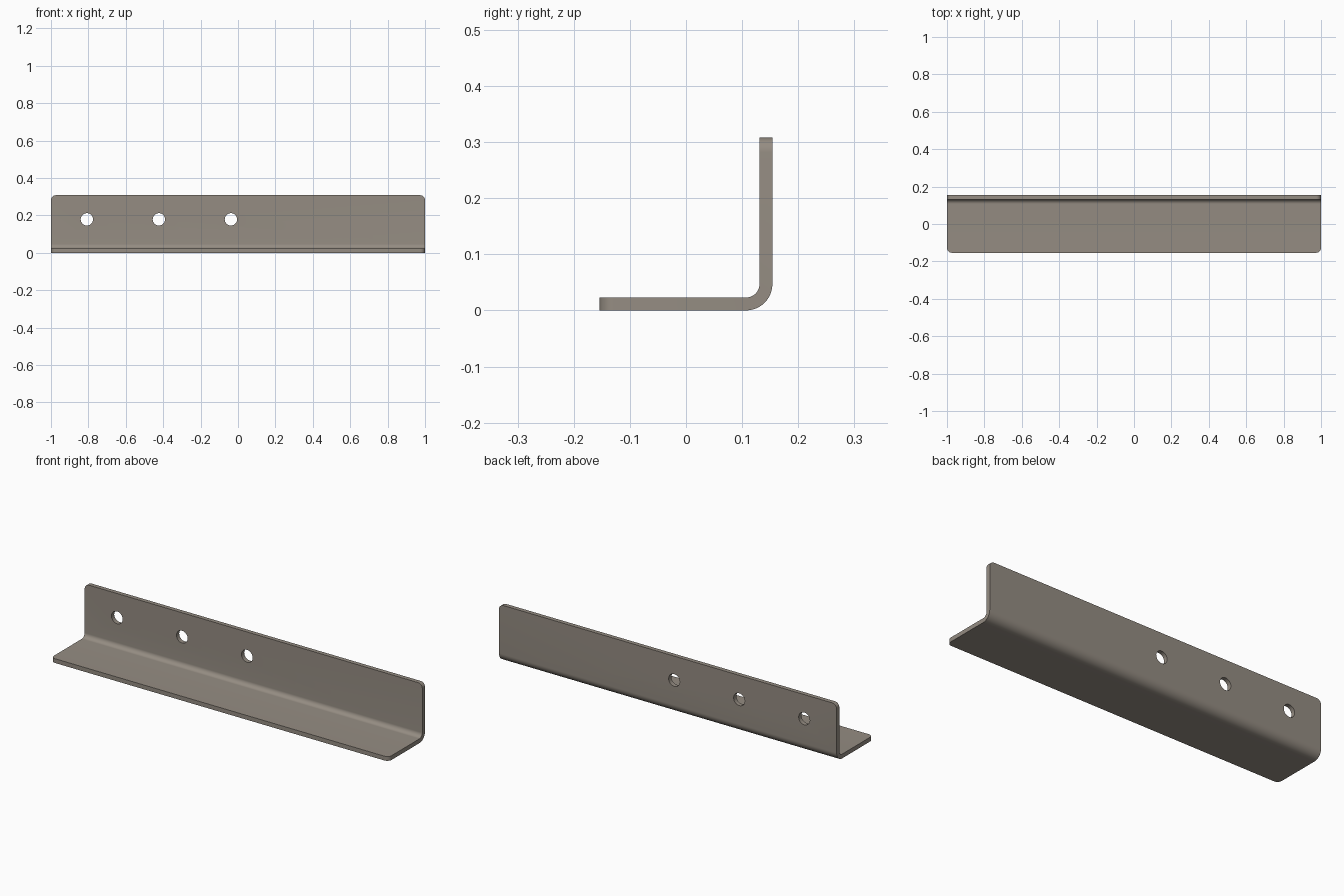
import bpy, bmesh, math
from mathutils import Matrix

cube = bpy.data.objects.get("Cube")
if cube:
    bpy.data.objects.remove(cube, do_unlink=True)

HALF = 1.0          # half length along x
LEG = 0.308         # width of each leg
T = 0.023           # sheet thickness
R_IN, R_OUT = 0.024, 0.047
CORNER = 0.026
BACK, FRONT = LEG / 2, -LEG / 2
HOLE_Z, HOLE_R = 0.179, 0.033
HOLES = [-0.808 + 0.385 * i for i in range(3)]

steel = bpy.data.materials.new("warm grey steel")
steel.use_nodes = True
colour = (0.30, 0.265, 0.225, 1)
steel.diffuse_color = colour
steel.node_tree.nodes["Principled BSDF"].inputs["Base Color"].default_value = colour


def make_object(name, bm):
    bmesh.ops.recalc_face_normals(bm, faces=bm.faces)
    mesh = bpy.data.meshes.new(name)
    bm.to_mesh(mesh)
    bm.free()
    mesh.materials.append(steel)
    obj = bpy.data.objects.new(name, mesh)
    bpy.context.collection.objects.link(obj)
    return obj


def bend(radius, steps=12):
    """Quarter arc from the flat leg up to the standing leg."""
    cy, cz = BACK - R_OUT, R_OUT
    angles = [math.pi / 2 * i / steps for i in range(steps + 1)]
    return [(cy + radius * math.sin(a), cz - radius * math.cos(a)) for a in angles]


# L section with a rounded bend, swept along x
profile = [(FRONT, 0)] + bend(R_OUT) + [(BACK, LEG), (BACK - T, LEG)]
profile += bend(R_OUT - T)[::-1] + [(FRONT, T)]
bm = bmesh.new()
section = bm.faces.new([bm.verts.new((-HALF, y, z)) for y, z in profile])
swept = bmesh.ops.extrude_face_region(bm, geom=[section], use_keep_orig=True)
verts = [g for g in swept["geom"] if isinstance(g, bmesh.types.BMVert)]
bmesh.ops.translate(bm, verts=verts, vec=(2 * HALF, 0, 0))


# Rounded free corners of both legs
def is_corner(edge):
    a, b = (v.co for v in edge.verts)
    same_end = abs(a.x - b.x) < 1e-5
    on_top = min(a.z, b.z) > LEG - 1e-4
    on_front = max(a.y, b.y) < FRONT + 1e-4
    return same_end and (on_top or on_front)


bmesh.ops.bevel(bm, geom=[e for e in bm.edges if is_corner(e)], offset=CORNER,
                segments=8, profile=0.5, affect='EDGES')
bracket = make_object("angle_bracket", bm)

# Bolt holes through the standing leg
bm = bmesh.new()
for x in HOLES:
    place = Matrix.Translation((x, BACK - T / 2, HOLE_Z)) @ Matrix.Rotation(math.pi / 2, 4, 'X')
    bmesh.ops.create_cone(bm, cap_ends=True, segments=40, radius1=HOLE_R,
                          radius2=HOLE_R, depth=T * 4, matrix=place)
cutter = make_object("hole_cutter", bm)
cutter.hide_render = True

cut = bracket.modifiers.new("bolt holes", 'BOOLEAN')
cut.operation = 'DIFFERENCE'
cut.solver = 'EXACT'
cut.object = cutter
bpy.ops.object.select_all(action='DESELECT')
bracket.select_set(True)
bpy.context.view_layer.objects.active = bracket
bpy.ops.object.modifier_apply(modifier=cut.name)
bpy.data.objects.remove(cutter, do_unlink=True)
bpy.ops.object.shade_smooth_by_angle(angle=math.radians(30))
